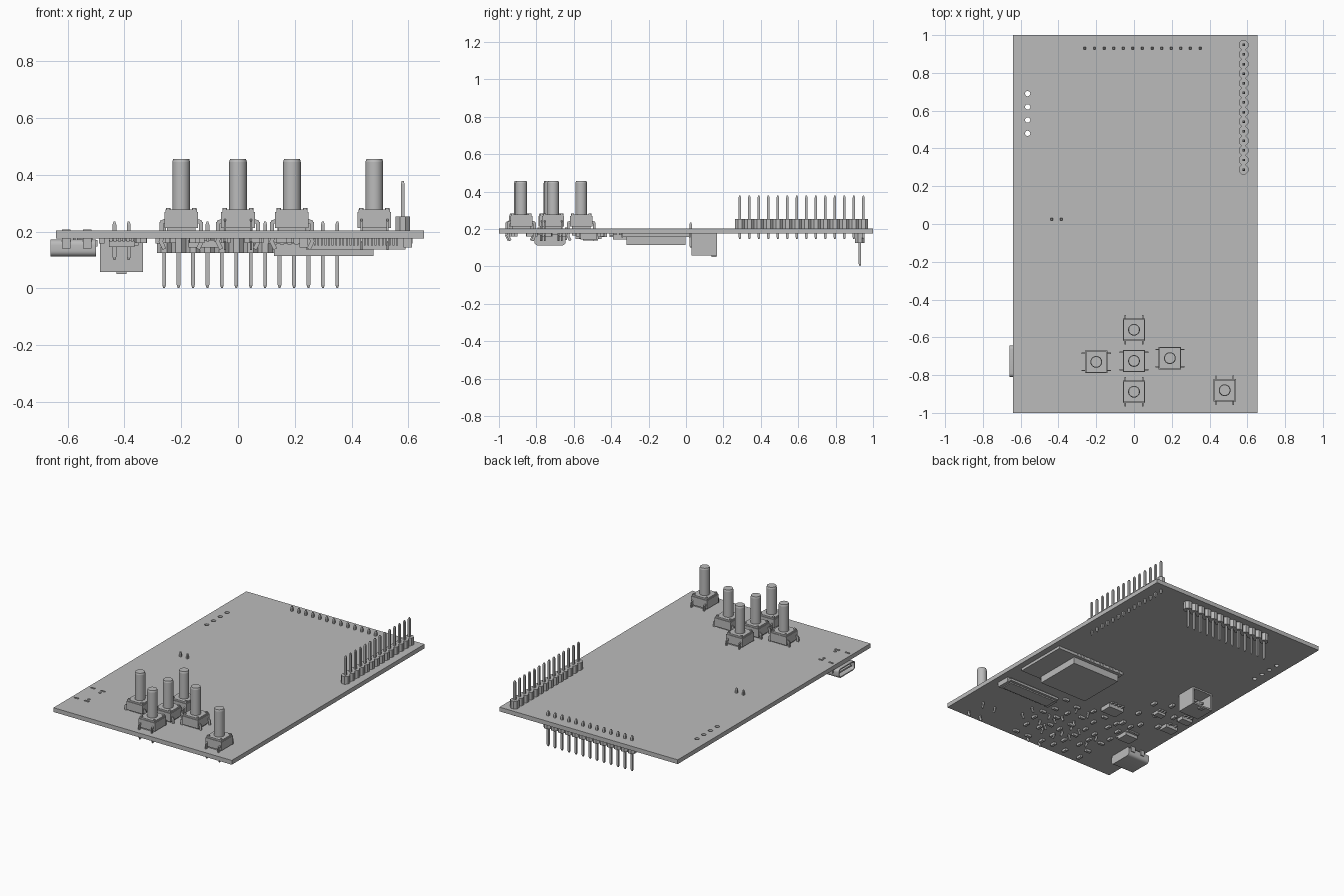
import bpy, bmesh, math, random
from mathutils import Matrix, Vector

if "Cube" in bpy.data.objects:
    bpy.data.objects.remove(bpy.data.objects["Cube"])

grey = bpy.data.materials.new("plain_grey")
grey.use_nodes = True
grey.diffuse_color = (0.5, 0.5, 0.5, 1)
grey.node_tree.nodes["Principled BSDF"].inputs["Base Color"].default_value = (0.5, 0.5, 0.5, 1)

TOP, UNDER = 0.203, 0.175   # board faces
PITCH = 0.0508              # pin spacing


def box(bm, x, y, z0, z1, sx, sy, turn=0):
    m = (Matrix.Translation((x, y, (z0 + z1) / 2)) @ Matrix.Rotation(turn, 4, "Z")
         @ Matrix.Diagonal((sx, sy, z1 - z0, 1)))
    return bmesh.ops.create_cube(bm, size=1, matrix=m)["verts"]


def cyl(bm, x, y, z0, z1, r, sides=24, r_top=None, turn=0):
    m = Matrix.Translation((x, y, (z0 + z1) / 2)) @ Matrix.Rotation(turn, 4, "Z")
    bmesh.ops.create_cone(bm, cap_ends=True, segments=sides, radius1=r,
                          radius2=r if r_top is None else r_top, depth=z1 - z0, matrix=m)


def pin(bm, x, y, z0, z1, w=0.013, tip=0.01):
    # square post with a tapered tip at both ends
    r = w / math.sqrt(2)
    box(bm, x, y, z0 + tip, z1 - tip, w, w)
    cyl(bm, x, y, z1 - tip, z1, r, 4, r / 2, math.pi / 4)
    cyl(bm, x, y, z0, z0 + tip, r / 2, 4, r, math.pi / 4)


def hollow(bm, direction, rim, depth):
    # sink a pocket into the face looking along direction
    bm.normal_update()
    d = Vector(direction)
    face = max(bm.faces, key=lambda f: (round(f.normal.dot(d), 3), f.calc_area()))
    bmesh.ops.inset_region(bm, faces=[face], thickness=rim)
    out = bmesh.ops.extrude_discrete_faces(bm, faces=[face])["faces"]
    bmesh.ops.translate(bm, verts=out[0].verts[:], vec=-d * depth)


def finish(bm, name, smooth=False):
    mesh = bpy.data.meshes.new(name)
    bm.normal_update()
    bm.to_mesh(mesh)
    bm.free()
    ob = bpy.data.objects.new(name, mesh)
    bpy.context.collection.objects.link(ob)
    mesh.materials.append(grey)
    bpy.ops.object.select_all(action="DESELECT")
    ob.select_set(True)
    bpy.context.view_layer.objects.active = ob
    if smooth:
        bpy.ops.object.shade_smooth_by_angle(angle=math.radians(35))
    return ob


# circuit board with four through holes
bm = bmesh.new()
for i in range(4):
    cyl(bm, -0.563, 0.69 - 0.07 * i, 0.1, 0.3, 0.014)
cutter = finish(bm, "hole_cutter")
cutter.hide_render = True
bm = bmesh.new()
box(bm, 0.0075, 0, UNDER, TOP, 1.295, 2)
board = finish(bm, "circuit_board")
cut = board.modifiers.new("holes", "BOOLEAN")
cut.operation, cut.solver, cut.object = "DIFFERENCE", "EXACT", cutter
bpy.ops.object.modifier_apply(modifier=cut.name)
bpy.data.objects.remove(cutter)


# pin headers: octagonal housings joined in a row
def header(name, count, place, z0, z1, pin0, pin1):
    bm = bmesh.new()
    for i in range(count):
        x, y = place(i)
        cyl(bm, x, y, z0, z1, PITCH / 2 / math.cos(math.pi / 8), 8, turn=math.pi / 8)
        pin(bm, x, y, pin0, pin1)
    finish(bm, name)


header("side_header", 14, lambda i: (0.58, 0.288 + PITCH * i), TOP, 0.253, 0.145, 0.378)
header("back_header", 13, lambda i: (-0.26 + PITCH * i, 0.93), 0.125, UNDER, 0.002, 0.235)


# push buttons with bent legs
def button(name, x, y, sideways):
    bm = bmesh.new()
    box(bm, 0, 0, TOP, 0.215, 0.09, 0.1)
    box(bm, 0, 0, 0.213, 0.268, 0.118, 0.118)
    box(bm, 0, 0, 0.268, 0.278, 0.11, 0.11)
    cyl(bm, 0, 0, 0.278, 0.445, 0.031, 32)
    cyl(bm, 0, 0, 0.445, 0.456, 0.031, 32, 0.028)
    bend = [(0.056, 0.238), (0.07, 0.232), (0.07, 0.205), (0.064, 0.185), (0.072, 0.165), (0.06, 0.14)]
    for sx in (-1, 1):
        for sy in (-1, 1):
            cyl(bm, sx * 0.046, sy * 0.046, 0.27, 0.283, 0.008, 12)
            for (a, za), (b, zb) in zip(bend, bend[1:]):
                # one straight piece of the leg
                p, q = Vector((sx * 0.046, sy * a, za)), Vector((sx * 0.046, sy * b, zb))
                m = (Matrix.Translation((p + q) / 2) @ (q - p).to_track_quat("Z", "X").to_matrix().to_4x4()
                     @ Matrix.Diagonal((0.014, 0.007, (q - p).length + 0.004, 1)))
                bmesh.ops.create_cube(bm, size=1, matrix=m)
    turn = Matrix.Rotation(math.pi / 2 if sideways else 0, 4, "Z")
    bmesh.ops.transform(bm, matrix=Matrix.Translation((x, y, 0)) @ turn, verts=bm.verts)
    finish(bm, name, True)


button("button_up", 0, -0.56, False)
button("button_down", 0, -0.888, False)
button("button_middle", 0, -0.725, True)
button("button_left", -0.2, -0.73, True)
button("button_right", 0.19, -0.71, True)
button("button_corner", 0.48, -0.88, False)

# power socket on the underside, open to the back
bm = bmesh.new()
box(bm, -0.41, 0.098, 0.058, UNDER, 0.15, 0.135)
hollow(bm, (0, 1, 0), 0.014, 0.1)
box(bm, -0.41, 0.15, 0.05, 0.06, 0.036, 0.026)
for x in (-0.435, -0.385):
    pin(bm, x, 0.025, 0.1, 0.235)
    box(bm, x, 0.09, 0.1, 0.113, 0.013, 0.1)
finish(bm, "power_socket")

# data port: rounded metal shell with tongue and tabs
bm = bmesh.new()
box(bm, -0.58, -0.727, 0.112, 0.172, 0.16, 0.168)
along = [e for e in bm.edges if abs((e.verts[0].co - e.verts[1].co).x) > 0.1]
bmesh.ops.bevel(bm, geom=along, offset=0.02, segments=5, affect="EDGES", profile=0.5)
hollow(bm, (-1, 0, 0), 0.007, 0.13)
box(bm, -0.59, -0.727, 0.137, 0.147, 0.12, 0.12)
for x in (-0.605, -0.53):
    for y in (-0.642, -0.812):
        box(bm, x, y, 0.14, 0.207, 0.03, 0.01)
for y in (-0.67, -0.785):
    cyl(bm, -0.533, y, 0.16, 0.207, 0.008, 12)
finish(bm, "data_port", True)

# radio module: thin plate, metal can and edge contacts
bm = bmesh.new()
box(bm, 0.36, -0.16, 0.157, UNDER, 0.51, 0.36)
for i in range(14):
    for y in (-0.34, 0.02):
        box(bm, 0.13 + i * 0.0254, y, 0.155, UNDER, 0.014, 0.008)
finish(bm, "radio_plate")
bm = bmesh.new()
box(bm, 0.302, -0.16, 0.113, 0.158, 0.35, 0.316)
finish(bm, "radio_can")

# flat cable socket with a comb of contacts
bm = bmesh.new()
box(bm, 0.415, -0.51, 0.137, UNDER, 0.35, 0.08)
for x in (0.232, 0.598):
    box(bm, x, -0.52, 0.143, UNDER, 0.03, 0.09)
box(bm, 0.415, -0.462, 0.145, 0.16, 0.38, 0.018)
for i in range(24):
    box(bm, 0.27 + i * 0.0126, -0.558, 0.15, UNDER, 0.006, 0.03)
finish(bm, "cable_socket")


# small chips with legs on two sides
def chip(name, x, y, sx, sy, z0, legs):
    bm = bmesh.new()
    box(bm, x, y, z0, UNDER - 0.004, sx, sy)
    for i in range(legs):
        px = x + sx * ((i + 0.5) / legs - 0.5)
        for s in (-1, 1):
            box(bm, px, y + s * (sy / 2 + 0.008), 0.165, UNDER, 0.01, 0.022)
    finish(bm, name)


chip("memory_chip", -0.12, -0.35, 0.11, 0.08, 0.143, 4)
chip("bridge_chip", -0.41, -0.55, 0.09, 0.08, 0.145, 6)
chip("charger_chip", -0.38, -0.21, 0.06, 0.04, 0.15, 3)
chip("regulator_chip", -0.55, -0.17, 0.08, 0.05, 0.148, 3)
chip("switch_chip", -0.54, -0.31, 0.09, 0.06, 0.148, 2)

# scattered resistors and capacitors
random.seed(4)
bm = bmesh.new()
for col in range(6):
    for row in range(6):
        x = -0.34 + col * 0.1 + random.uniform(-0.02, 0.02)
        y = -0.92 + row * 0.09 + random.uniform(-0.02, 0.02)
        turn = random.choice((0, math.pi / 2))
        box(bm, x, y, 0.16, UNDER, 0.036, 0.018, turn)
for i in range(8):
    box(bm, -0.28 - 0.1 * (i % 3), -0.44 + 0.05 * i, 0.158, UNDER, 0.02, 0.036)
finish(bm, "small_parts")
